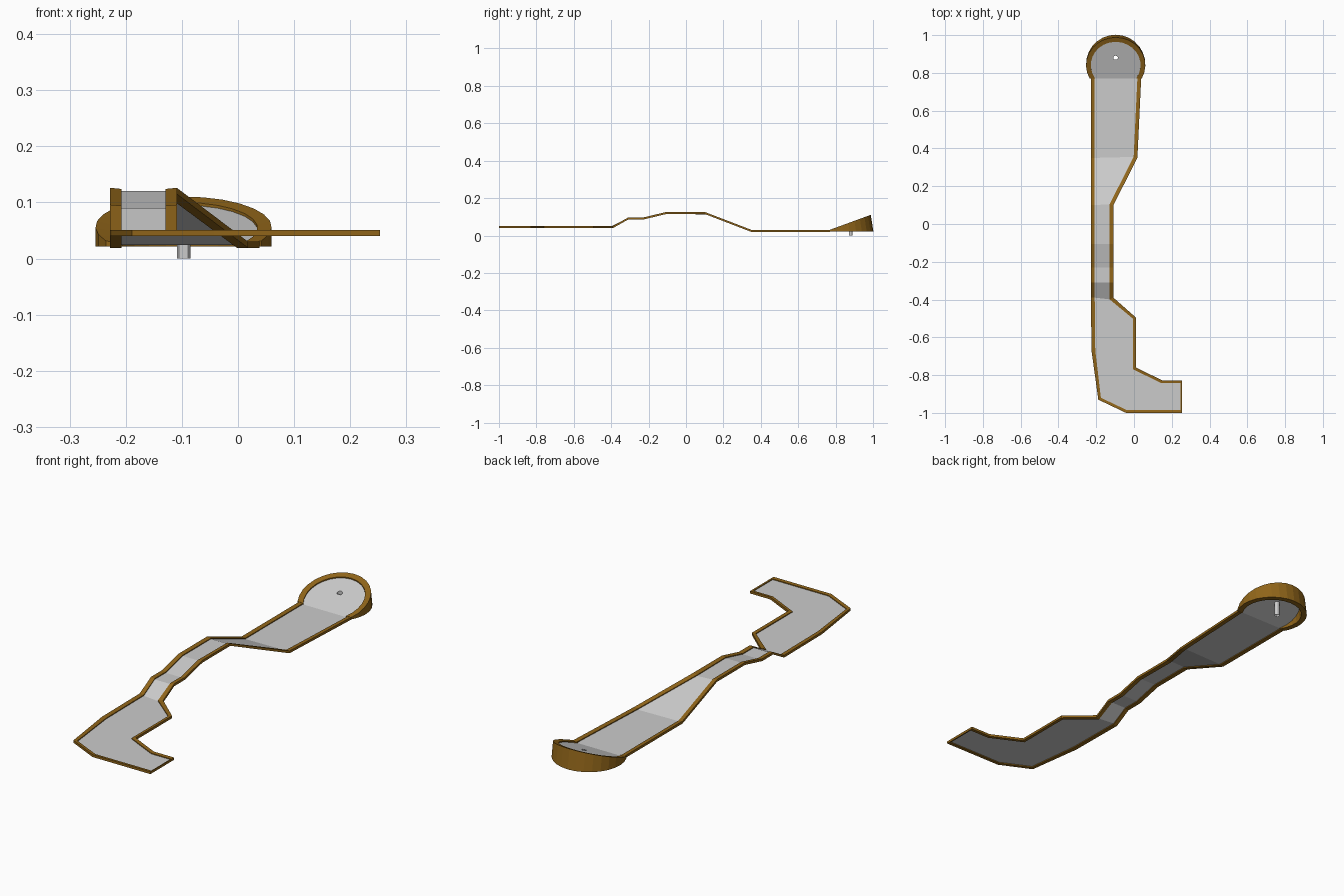
import bpy
from math import sin, cos, asin, pi, radians
from mathutils import Vector

if "Cube" in bpy.data.objects:
    bpy.data.objects.remove(bpy.data.objects["Cube"])

WOOD = bpy.data.materials.new("brown_trim")
WOOD.diffuse_color = (0.28, 0.13, 0.01, 1)
WOOD.use_nodes = True
WOOD.node_tree.nodes["Principled BSDF"].inputs["Base Color"].default_value = WOOD.diffuse_color


def make(name, verts, faces, mat=None):
    me = bpy.data.meshes.new(name)
    me.from_pydata([tuple(v) for v in verts], [], faces)
    me.update()
    ob = bpy.data.objects.new(name, me)
    bpy.context.collection.objects.link(ob)
    if mat:
        me.materials.append(mat)
    return ob


def rail(name, sections):
    """Solid strip through four-point cross-sections."""
    verts = [v for s in sections for v in s]
    n = len(sections)
    faces = [(4*i + k, 4*i + (k+1) % 4, 4*i + 4 + (k+1) % 4, 4*i + 4 + k)
             for i in range(n - 1) for k in range(4)]
    faces += [(3, 2, 1, 0), tuple(range(4*n - 4, 4*n))]
    return make(name, verts, faces, WOOD)


# Lane height along y
BENDS = [(-1, .045), (-.39, .045), (-.31, .09), (-.23, .09),
         (-.105, .12), (.10, .12), (.35, .024), (.77, .024)]


def height(y):
    for (a, za), (b, zb) in zip(BENDS, BENDS[1:]):
        if y <= b:
            return za + (zb - za) * (max(y, a) - a) / (b - a)
    return BENDS[-1][1]


# Outer outline: down the left side, round the foot, up the right side
ys = [.77, .35, .10, -.105, -.23, -.31, -.39]
path = [(-.228, y) for y in ys]
path += [(-.225, -.67), (-.189, -.93), (-.042, -1), (.253, -1), (.253, -.828),
         (.15, -.828), (.01, -.76), (.01, -.495)]
path += [(-.109, y) for y in ys[:1:-1]] + [(.018, .35), (.038, .77)]
path = [Vector(p) for p in path]
last = len(path) - 1

# Inner outline by mitred offset
inner = []
for i, p in enumerate(path):
    w = .015 if 8 <= i <= 14 else .02
    a = (p - path[max(i-1, 0)]).normalized()
    b = (path[min(i+1, last)] - p).normalized()
    if i in (0, last):
        q = p + Vector((w if i == 0 else -w, 0))
    else:
        na, nb = Vector((-a.y, a.x)), Vector((-b.y, b.x))
        q = p + (na + nb) * w / (1 + na.dot(nb))
        if q.x > .2:
            q.x = .247          # thin end board
    inner.append(q)

rail("lane_border", [
    [(p.x, p.y, height(p.y) + .006), (q.x, q.y, height(q.y) + .004),
     (q.x, q.y, height(q.y) - .005), (p.x, p.y, height(p.y) - .005)]
    for p, q in zip(path, inner)])

# Lane surface: folded strips plus the flat foot
make("lane_floor", [(q.x, q.y, height(q.y)) for q in inner],
     [(i, i+1, last-1-i, last-i) for i in range(6)] + [tuple(range(6, last - 5))])

# Tilted round target, hinged at HY
CX, CY, HY, TILT, N = -.097, .845, .77, radians(20), 18


def tilt(x, y, z):
    return Vector((x, HY + (y - HY) * cos(TILT), z + (y - HY) * sin(TILT)))


def arc(r):
    a0 = asin((HY - CY) / r)
    angles = [a0 + (pi - 2*a0) * i / N for i in range(N + 1)]
    return [(CX + r * cos(a), CY + r * sin(a)) for a in angles]


outer_arc, inner_arc = arc(.157), arc(.132)
rail("target_border", [
    [tilt(*p, .031), tilt(*q, .029), (*q, .021), (*p, .021)]
    for p, q in zip(outer_arc, inner_arc)])

# Target surface with a hole
HC = Vector((CX, .887))
hole = [HC + .012 * (Vector(q) - HC).normalized() for q in inner_arc]
M = N + 1
make("target_floor", [tilt(*q, .024) for q in inner_arc] + [tilt(*h, .024) for h in hole],
     [(i, (i+1) % M, M + (i+1) % M, M + i) for i in range(M)])

# Open tube below the hole
top = [tilt(*h, .024) for h in hole]
make("hole_tube", top + [(v.x, v.y, 0) for v in top],
     [(i, (i+1) % M, M + (i+1) % M, M + i) for i in range(M)])
